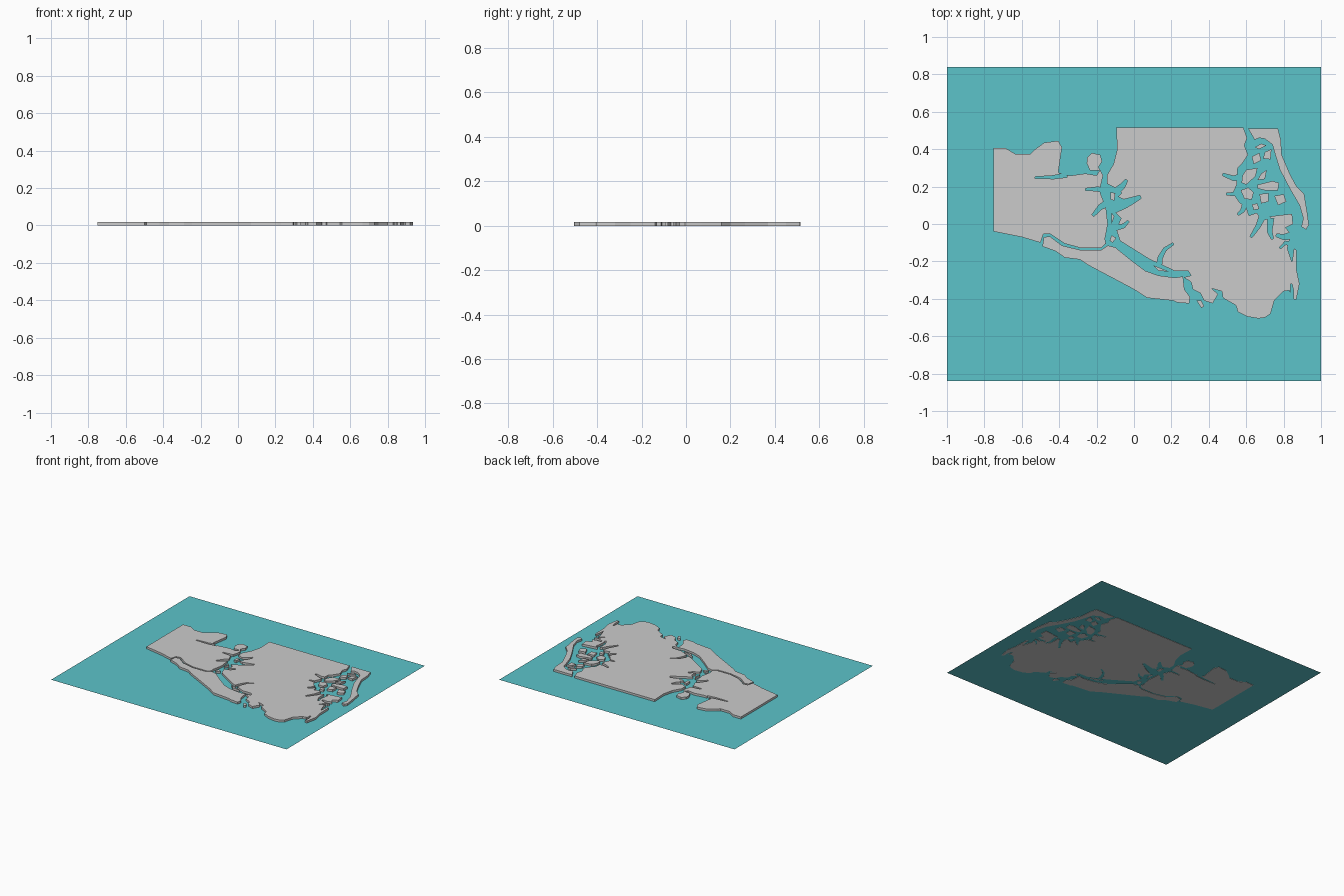
import bpy, bmesh
from mathutils import Vector

TOP = 0.018


def slab(name, pts, z0=0.0, z1=TOP):
    """Extrude one or more flat outlines into a slab."""
    outlines = pts if isinstance(pts[0][0], (tuple, Vector)) else [pts]
    bm = bmesh.new()
    for o in outlines:
        f = bm.faces.new([bm.verts.new((p[0], p[1], z0)) for p in o])
        f.normal_update()
        if f.normal.z > 0:
            f.normal_flip()
        new = bmesh.ops.extrude_face_region(bm, geom=[f], use_keep_orig=True)["geom"]
        for v in new:
            if isinstance(v, bmesh.types.BMVert):
                v.co.z = z1
    bmesh.ops.recalc_face_normals(bm, faces=bm.faces[:])
    me = bpy.data.meshes.new(name)
    bm.to_mesh(me)
    bm.free()
    ob = bpy.data.objects.new(name, me)
    bpy.context.collection.objects.link(ob)
    return ob


def creek(w, *path):
    """Tapered outline along a path: width w at the mouth, narrow at the end."""
    p = [Vector(q) for q in path]
    left, right = [], []
    for i, q in enumerate(p):
        d = (p[min(i + 1, len(p) - 1)] - p[max(i - 1, 0)]).normalized()
        n = Vector((-d.y, d.x)) * w * 0.5 * (1 - 0.65 * i / (len(p) - 1))
        left.append(q + n)
        right.append(q - n)
    return left + right[::-1]


def carve(land, creeks):
    for i, c in enumerate(creeks):
        cutter = slab(f"{land.name}_creek_cutter_{i}", c, -0.05, 0.05)
        cutter.hide_render = True
        cutter.hide_viewport = True
        m = land.modifiers.new(f"creek_{i}", 'BOOLEAN')
        m.operation = 'DIFFERENCE'
        m.solver = 'EXACT'
        m.object = cutter


# Water sheet
bpy.ops.mesh.primitive_plane_add(size=2, location=(0, 0, 0.002))
water = bpy.context.object
water.name = "water"
water.scale = (1, 0.84, 1)
mat = bpy.data.materials.new("water_teal")
mat.diffuse_color = (0.107, 0.55, 0.59, 1)
water.data.materials.append(mat)

# Western mainland
west = slab("west_land", [
    (-.75, .405), (-.685, .405), (-.635, .375), (-.555, .375), (-.535, .395), (-.48, .435),
    (-.405, .445), (-.385, .41), (-.405, .275), (-.345, .258), (-.26, .27), (-.2, .26),
    (-.185, .285), (-.235, .285), (-.253, .325), (-.25, .355), (-.225, .38), (-.18, .37),
    (-.17, .335), (-.19, .305), (-.165, .26), (-.18, .195), (-.18, .165), (-.16, .115),
    (-.15, .09), (-.14, 0), (-.155, -.08), (-.15, -.105), (-.175, -.127), (-.29, -.127),
    (-.37, -.105), (-.45, -.052), (-.485, -.055), (-.5, -.1), (-.6, -.07), (-.75, -.04)])
carve(west, [
    creek(.025, (-.36, .262), (-.43, .25), (-.53, .248)),
    creek(.03, (-.15, .18), (-.2, .187), (-.26, .185)),
    creek(.04, (-.13, .12), (-.18, .09), (-.22, .045))])

# Southern barrier island
slab("south_island", [
    (-.49, -.12), (-.482, -.07), (-.45, -.066), (-.385, -.115), (-.29, -.138), (-.175, -.138),
    (-.14, -.115), (-.1, -.125), (-.02, -.19), (.06, -.25), (.13, -.275), (.22, -.287),
    (.262, -.28), (.27, -.35), (.3, -.39), (.295, -.425), (.23, -.42), (.21, -.41),
    (.07, -.395), (0, -.35), (-.245, -.22), (-.29, -.19), (-.37, -.18), (-.42, -.145)])

# Central mainland with its lagoon shores
main = slab("main_land", [
    (-.095, .515), (.585, .515), (.605, .46), (.59, .42), (.61, .37), (.58, .325), (.555, .3),
    (.55, .21), (.53, .165), (.565, .115), (.6, .09), (.615, .045), (.655, .06), (.69, .02),
    (.72, .03), (.745, .0), (.725, .04), (.765, .045), (.845, .055), (.85, 0), (.81, -.02),
    (.845, -.06), (.83, -.09), (.82, -.13), (.845, -.205), (.855, -.13), (.868, -.14),
    (.87, -.25), (.885, -.32), (.868, -.405), (.845, -.4), (.83, -.355), (.8, -.36),
    (.75, -.41), (.73, -.48), (.7, -.5), (.665, -.505), (.605, -.495), (.555, -.47),
    (.545, -.435), (.475, -.395), (.47, -.36), (.415, -.345), (.45, -.375), (.42, -.425),
    (.375, -.41), (.355, -.37), (.315, -.35), (.305, -.31), (.265, -.285), (.305, -.275),
    (.29, -.252), (.215, -.25), (.14, -.215), (.085, -.19), (.005, -.14), (-.075, -.09),
    (-.095, -.03), (-.07, .03), (-.1, .06), (-.035, .09), (-.03, .12), (-.085, .145),
    (-.065, .165), (-.085, .185), (-.145, .215), (-.145, .26), (-.11, .32), (-.09, .4)])
carve(main, [
    creek(.035, (.57, .25), (.53, .245), (.475, .265)),
    creek(.03, (.57, .215), (.54, .16), (.495, .16)),
    creek(.03, (.6, .12), (.58, .07), (.555, .05)),
    creek(.035, (.69, .05), (.665, -.01), (.625, -.07)),
    creek(.035, (.73, .03), (.725, -.04), (.74, -.08)),
    creek(.04, (.85, -.06), (.8, -.07), (.76, -.06)),
    creek(.025, (.85, -.11), (.81, -.1), (.78, -.13)),
    creek(.025, (.84, -.41), (.845, -.36), (.84, -.32)),
    creek(.03, (.13, -.25), (.14, -.18), (.165, -.135), (.21, -.105)),
    creek(.05, (-.06, .105), (-.01, .125), (.035, .145)),
    creek(.04, (-.1, .17), (-.06, .205), (-.04, .235)),
    creek(.03, (-.1, -.02), (-.055, -.01), (-.03, .015))])

# Eastern barrier spit
slab("east_spit", [
    (.61, .51), (.77, .51), (.785, .45), (.79, .37), (.835, .265), (.87, .2), (.91, .16),
    (.925, .07), (.935, -.005), (.92, -.03), (.895, -.015), (.905, .03), (.885, .1),
    (.835, .185), (.78, .29), (.755, .37), (.74, .425), (.7, .455), (.67, .46), (.645, .45)])

# Lagoon and inlet islands
islands = [
    [(.645, .41), (.68, .43), (.71, .42), (.67, .4)],
    [(.7, .385), (.735, .4), (.73, .345), (.69, .35)],
    [(.63, .36), (.67, .38), (.68, .34), (.64, .32)],
    [(.58, .26), (.6, .29), (.66, .3), (.65, .255), (.6, .21), (.575, .22)],
    [(.68, .27), (.71, .29), (.7, .24), (.66, .235)],
    [(.66, .21), (.74, .23), (.775, .22), (.77, .18), (.7, .18), (.66, .19)],
    [(.57, .18), (.61, .195), (.64, .17), (.63, .13), (.59, .135)],
    [(.67, .16), (.72, .165), (.72, .12), (.68, .11)],
    [(.75, .15), (.8, .16), (.815, .12), (.77, .1)],
    [(.63, .105), (.66, .11), (.67, .08), (.64, .075)],
    [(.335, -.41), (.36, -.41), (.375, -.44), (.36, -.45)],
    [(-.125, .17), (-.1, .165), (-.105, .125), (-.125, .13)],
    [(-.12, .06), (-.105, .04), (-.12, .0)],
    [(-.12, -.06), (-.095, -.075), (-.115, -.1), (-.13, -.09)],
    [(.1, -.22), (.14, -.235), (.19, -.255), (.13, -.25)]]
for i, pts in enumerate(islands):
    slab(f"small_island_{i + 1}", pts)
